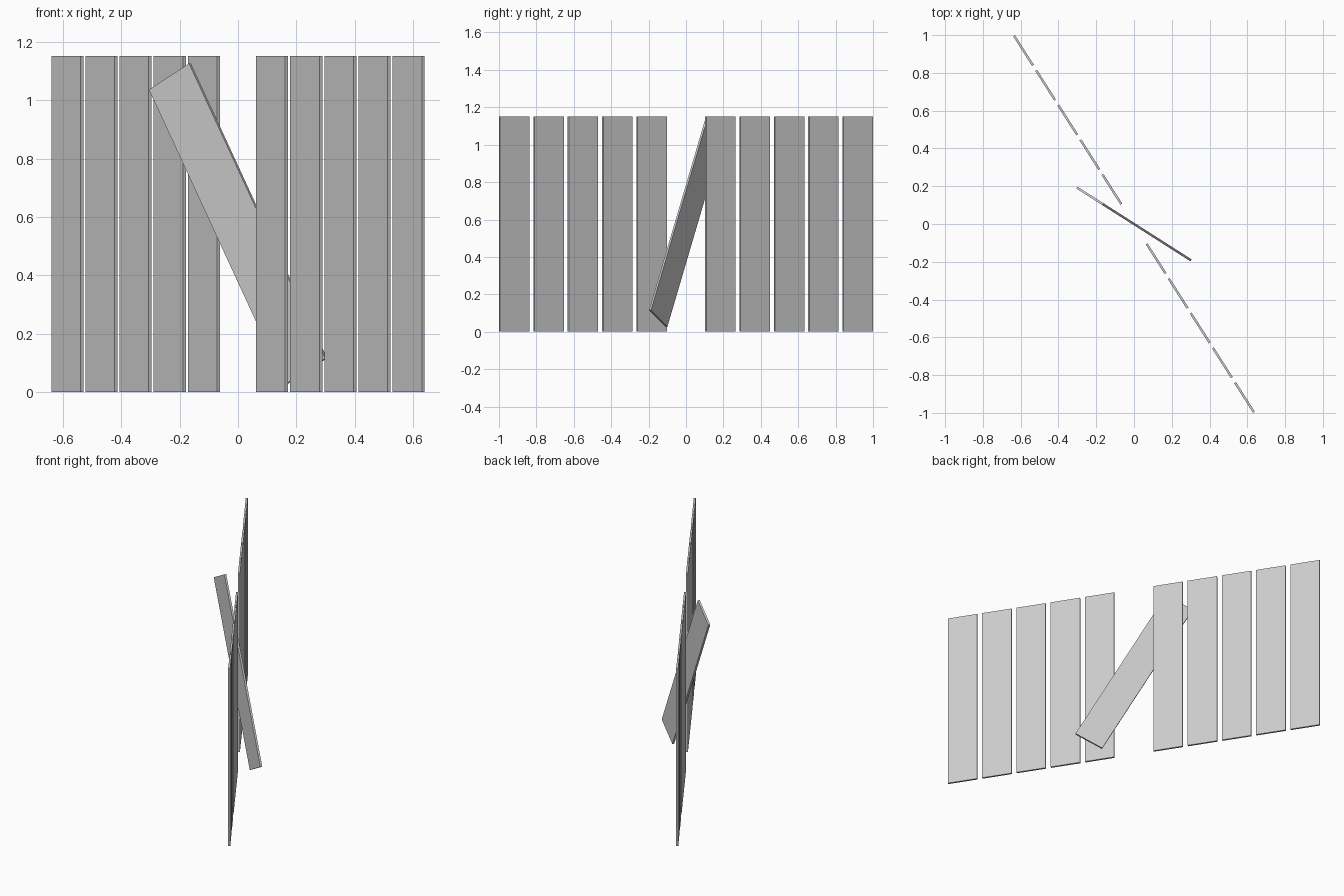
import bpy
from math import radians, sin, cos

if "Cube" in bpy.data.objects:
    bpy.data.objects.remove(bpy.data.objects["Cube"])

W, T, H = 0.186, 0.012, 1.152     # board width, thickness, height
YAW = radians(-57.5)              # fence direction in plan
PITCH = 0.2177                    # spacing between boards


def board(name, location, rotation):
    bpy.ops.mesh.primitive_cube_add(size=1, location=location, rotation=rotation)
    ob = bpy.context.object
    ob.name = name
    ob.scale = (W, T, H)
    return ob


# upright boards, with the middle slot left open
for i in range(-5, 6):
    if i:
        d = i * PITCH
        board(f"fence_board_{i + 6:02d}",
              (d * cos(YAW), d * sin(YAW), H / 2), (0, 0, YAW))

# loose board leaning in the gap
board("loose_board", (0, 0, H / 2), (0, radians(-28.7), radians(-32.5)))
